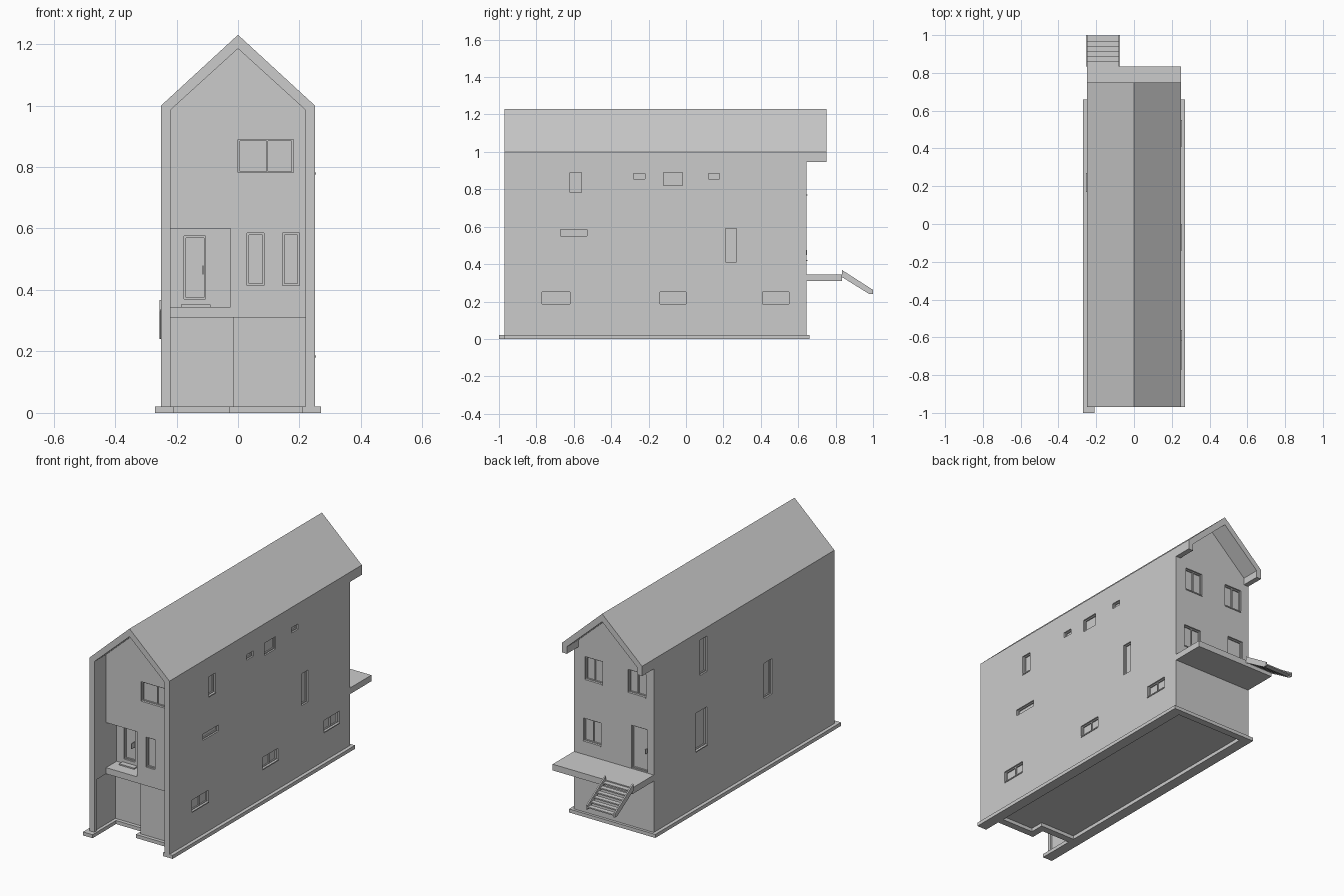
import bpy, bmesh
from mathutils import Vector

if "Cube" in bpy.data.objects:
    bpy.data.objects.remove(bpy.data.objects["Cube"])


def add_box(bm, x0, x1, y0, y1, z0, z1):
    verts = bmesh.ops.create_cube(bm, size=1)['verts']
    for v in verts:
        v.co = Vector(((x0 + x1) / 2 + v.co.x * (x1 - x0),
                       (y0 + y1) / 2 + v.co.y * (y1 - y0),
                       (z0 + z1) / 2 + v.co.z * (z1 - z0)))


def finish(bm, name):
    bmesh.ops.recalc_face_normals(bm, faces=bm.faces)
    me = bpy.data.meshes.new(name)
    bm.to_mesh(me)
    bm.free()
    ob = bpy.data.objects.new(name, me)
    bpy.context.collection.objects.link(ob)
    return ob


def boxes(name, *dims):
    bm = bmesh.new()
    for d in dims:
        add_box(bm, *d)
    return finish(bm, name)


def prism(name, pts, axis, a, b):
    """Extrude a 2D outline from a to b along the given axis."""
    bm = bmesh.new()
    place = {'x': lambda p: (a, p[0], p[1]),
             'y': lambda p: (p[0], a, p[1]),
             'z': lambda p: (p[0], p[1], a)}[axis]
    face = bm.faces.new([bm.verts.new(place(p)) for p in pts])
    out = bmesh.ops.extrude_face_region(bm, geom=[face])
    shift = Vector([(b - a) if c == axis else 0 for c in 'xyz'])
    bmesh.ops.translate(bm, vec=shift,
                        verts=[g for g in out['geom'] if isinstance(g, bmesh.types.BMVert)])
    return finish(bm, name)


def cut(target, cutter):
    cutter.hide_render = True
    m = target.modifiers.new('cut', 'BOOLEAN')
    m.operation, m.solver, m.object = 'DIFFERENCE', 'EXACT', cutter
    bpy.context.view_layer.objects.active = target
    bpy.ops.object.modifier_apply(modifier=m.name)
    bpy.data.objects.remove(cutter)


FRONT, ALCOVE, BACK, SIDE = -0.865, -0.77, 0.645, 0.25

# House shell: gabled prism, hollowed at the front recess and rear overhang
outer = [(-.25, .02), (.25, .02), (.25, 1), (0, 1.23), (-.25, 1)]
inner = [(-.22, -.1), (.22, -.1), (.22, .985), (0, 1.185), (-.22, .985)]
house = prism('house_shell', outer, 'y', -.97, .75)
cut(house, prism('c', inner, 'y', -1.1, FRONT))
cut(house, prism('c', inner, 'y', BACK, .9))
cut(house, boxes('c', (-.4, .4, BACK, .9, -.1, .945)))
# Entrance alcove and set-back ground floor
cut(house, boxes('c', (-.22, -.025, -.95, ALCOVE, .345, .6)))
cut(house, boxes('c', (-.228, -.015, -.95, ALCOVE, -.1, .31)))
cut(house, boxes('c', (-.016, .228, -.95, -.85, -.1, .31)))

# Footing ring under the walls
footing = prism('footing', [(-.27, -1), (-.21, -1), (-.21, -.79), (-.03, -.79),
                            (-.03, -.87), (.21, -.87), (.21, -.97), (.27, -.97),
                            (.27, .66), (-.27, .66)], 'z', 0, .02)
cut(footing, prism('c', [(-.21, -.75), (.01, -.75), (.01, -.83), (.21, -.83),
                         (.21, .62), (-.21, .62)], 'z', -.05, .05))

# Wall faces: axis of the normal, plane position, outward direction
FACES = {'right': ('x', SIDE, 1), 'left': ('x', -SIDE, -1), 'front': ('y', FRONT, -1),
         'back': ('y', BACK, 1), 'alcove': ('y', ALCOVE, -1)}


def wall_box(face, u0, u1, d0, d1, z0, z1):
    """Box spanning u along the wall and d along its outward normal."""
    axis, pos, s = FACES[face]
    a, b = sorted((pos + s * d0, pos + s * d1))
    return (a, b, u0, u1, z0, z1) if axis == 'x' else (u0, u1, a, b, z0, z1)


# Openings: face, u range, z range, mullion positions, sill
openings = [
    ('right', -.62, -.56, .78, .89, [], 1),
    ('right', -.28, -.22, .855, .885, [], 0),
    ('right', -.12, -.02, .82, .89, [], 0),
    ('right', .12, .18, .855, .885, [], 0),
    ('right', -.67, -.53, .55, .585, [], 0),
    ('right', .21, .27, .41, .59, [], 0),
    ('right', -.77, -.62, .185, .25, [-.69], 1),
    ('right', -.14, 0, .185, .25, [-.065], 1),
    ('right', .41, .55, .185, .25, [.48], 1),
    ('left', .17, .23, .75, .95, [], 0),
    ('left', .17, .27, .335, .55, [], 1),
    ('left', -.41, -.34, .40, .60, [], 0),
    ('front', 0, .18, .78, .89, [.095], 1),
    ('front', .03, .085, .415, .585, [], 0),
    ('front', .145, .2, .415, .585, [], 0),
    ('alcove', -.175, -.105, .37, .575, [], 0),
    ('back', .07, .18, .77, .9, [.125], 1),
    ('back', -.2, -.09, .77, .9, [-.145], 1),
    ('back', .08, .19, .42, .55, [.135], 1),
    ('back', -.21, -.11, .347, .59, [], 0),
]
T, DEPTH = .006, .016
for face in FACES:
    rows = [o[1:] for o in openings if o[0] == face]
    cut(house, boxes('c', *[wall_box(face, u0, u1, -DEPTH, .02, z0, z1)
                            for u0, u1, z0, z1, _, _ in rows]))
    frames, sills = [], []
    for u0, u1, z0, z1, mullions, sill in rows:
        bars = [(u0, u0 + T, z0, z1), (u1 - T, u1, z0, z1),
                (u0 + T, u1 - T, z0, z0 + T), (u0 + T, u1 - T, z1 - T, z1)]
        bars += [(m - T / 2, m + T / 2, z0 + T, z1 - T) for m in mullions]
        frames += [wall_box(face, a, b, -DEPTH, -.009, c, d) for a, b, c, d in bars]
        if sill:
            sills.append(wall_box(face, u0, u1, -.01, .004, z0 - .004, z0 + .002))
    boxes(face + '_frames', *frames)
    if sills:
        boxes(face + '_sills', *sills)

# Entrance door step and handles
boxes('entrance_step', (-.185, -.09, -.8, ALCOVE, .345, .352))
boxes('door_handles', (-.116, -.112, -.79, -.75, .45, .48),
      (-.2, -.196, .625, .648, .45, .475))

# Rear deck
boxes('rear_deck', (-.25, .25, BACK, .835, .31, .345))

# Stairs down from the deck
profile = [(.835, .368), (1, .262), (1, .24), (.98, .24), (.835, .33)]
for i, x in enumerate((-.255, -.083)):
    prism('stair_stringer_%d' % i, profile, 'x', x, x + .008)
boxes('stair_treads', *[(-.25, -.08, .835 + i * .027, .862 + i * .027,
                         .332 - i * .0168, .339 - i * .0168) for i in range(6)])
